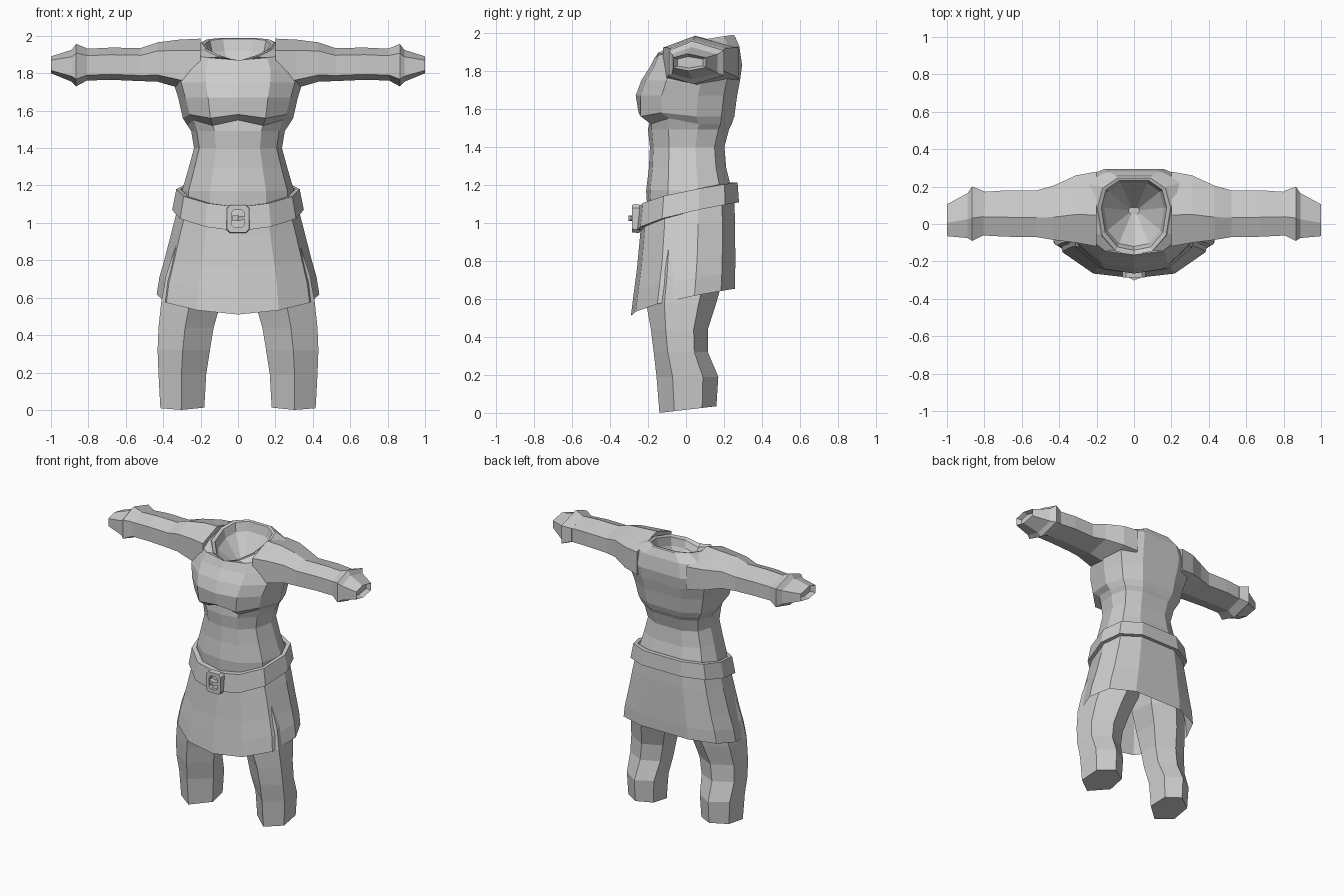
import bpy, bmesh
from mathutils import Vector

if "Cube" in bpy.data.objects:
    bpy.data.objects.remove(bpy.data.objects["Cube"])


def loft(name, rings, cap_start=False, cap_end=False, loop=False, mirror=False):
    """Skin closed rings of points into one flat-shaded mesh."""
    bm = bmesh.new()
    vs = [[bm.verts.new(p) for p in r] for r in rings]
    n = len(vs[0])
    pairs = list(zip(vs, vs[1:])) + ([(vs[-1], vs[0])] if loop else [])
    for a, b in pairs:
        for i in range(n):
            j = (i + 1) % n
            bm.faces.new((a[i], a[j], b[j], b[i]))
    if cap_start:
        bm.faces.new(vs[0])
    if cap_end:
        bm.faces.new(vs[-1])
    bmesh.ops.recalc_face_normals(bm, faces=bm.faces)
    me = bpy.data.meshes.new(name)
    bm.to_mesh(me)
    bm.free()
    ob = bpy.data.objects.new(name, me)
    bpy.context.collection.objects.link(ob)
    if mirror:
        m = ob.modifiers.new("mirror", 'MIRROR')
        m.use_mirror_merge = False
    return ob


# half outline of the body: (share of half width, share of depth from the front)
HALF = [(0, 0), (.5, .045), (.88, .25), (1, .6), (.86, .85), (.45, .98), (0, .98)]


def ring(w, yf, yb, zf, zb=None, power=1.0, dip=0.0):
    """12-sided body ring; zf/zb tilt it front to back, dip notches the front centre."""
    zb = zf if zb is None else zb
    pts = []
    for i, (u, t) in enumerate(HALF):
        z = zf + (zb - zf) * t ** power
        y = yf + (yb - yf) * t
        if i == 0:
            z += dip
            y += dip * .6
        elif i == 2:
            z += dip
        pts.append(Vector((u * w, y, z)))
    return pts + [Vector((-p.x, p.y, p.z)) for p in pts[-2:0:-1]]


# torso with bust and shoulders
torso = [
    ring(.30, -.20, .24, 1.02),
    ring(.30, -.21, .25, 1.17),
    ring(.265, -.195, .22, 1.29),
    ring(.235, -.19, .21, 1.40),
    ring(.25, -.20, .235, 1.49),
    ring(.27, -.205, .25, 1.52, dip=.03),
    ring(.295, -.262, .265, 1.56, dip=.02),
    ring(.32, -.265, .28, 1.67),
    ring(.345, -.235, .295, 1.75),
    ring(.35, -.19, .305, 1.82, 1.83),
    ring(.31, -.165, .29, 1.87, 1.93, .5),
    ring(.205, -.16, .265, 1.855, 1.985, .45),
]
loft("torso", torso)

# neckline band and the hollow inside it
neckline = [
    ring(.205, -.16, .265, 1.855, 1.985, .45),
    ring(.195, -.165, .255, 1.865, 1.99, .45),
    ring(.175, -.14, .24, 1.85, 1.985, .45),
    ring(.16, -.12, .225, 1.81, 1.92, .5),
    ring(.03, .05, .09, 1.73),
]
loft("neckline", neckline, cap_end=True)


# sleeves: six-sided sections from shoulder to wrist
def arm_section(x, y0, y1, z0, z1):
    d, h = y1 - y0, z1 - z0
    hexa = [(.42, 1), (0, .78), (0, .17), (.45, 0), (1, .2), (1, .78)]
    return [(x, y0 + a * d, z0 + b * h) for a, b in hexa]


sleeve = [arm_section(*s) for s in [
    (.20, -.12, .28, 1.70, 1.985),
    (.31, -.10, .26, 1.72, 1.98),
    (.43, -.085, .205, 1.755, 1.965),
    (.52, -.07, .18, 1.758, 1.935),
    (.68, -.068, .18, 1.765, 1.937),
    (.83, -.06, .17, 1.76, 1.93),
]]
loft("sleeve", sleeve, cap_start=True, mirror=True)

# flared cuffs with a recessed wrist opening
cuff = [arm_section(*s) for s in [
    (.80, -.058, .175, 1.765, 1.93),
    (.865, -.09, .20, 1.73, 1.957),
    (.89, -.075, .165, 1.755, 1.925),
    (1.0, -.065, .105, 1.80, 1.89),
    (.97, -.045, .09, 1.815, 1.875),
]]
loft("cuff", cuff, cap_start=True, cap_end=True, mirror=True)

# skirt, longer in front, open below
skirt = [
    ring(.31, -.235, .262, 1.02, 1.17, .7),
    ring(.345, -.242, .268, .93, 1.02, .7),
    ring(.39, -.258, .27, .76, .84, .7),
    ring(.42, -.275, .27, .63, .74, .6),
    ring(.435, -.29, .268, .51, .655, .6),
]
loft("skirt", skirt)

# belt, tilted down toward the front
belt = [
    ring(.305, -.21, .25, 1.085, 1.215, .6),
    ring(.33, -.25, .282, 1.085, 1.215, .6),
    ring(.352, -.265, .29, .955, 1.11, .6),
    ring(.315, -.225, .262, .955, 1.11, .6),
]
loft("belt", belt, loop=True)


# buckle frame with clipped corners
def frame_ring(hx, hz, y):
    c = .018
    q = [(hx, hz - c), (hx - c, hz), (c - hx, hz), (-hx, hz - c),
         (-hx, c - hz), (c - hx, -hz), (hx - c, -hz), (hx, c - hz)]
    return [(a, y, 1.022 + b) for a, b in q]


loft("buckle_frame", [frame_ring(.062, .075, -.245), frame_ring(.06, .073, -.285),
                      frame_ring(.036, .048, -.285), frame_ring(.036, .048, -.245)], loop=True)


# buckle prong
def prong_ring(x, y, h):
    return [(x, y, 1.025 - h), (x, y + .035, 1.025 - h), (x, y + .035, 1.025 + h), (x, y, 1.025 + h)]


loft("buckle_prong", [prong_ring(-.03, -.285, .014), prong_ring(0, -.302, .014),
                      prong_ring(.04, -.285, .008)], cap_start=True, cap_end=True)


# trouser legs: six-sided, bent at the knee
def leg_section(z, x0, x1, y0, y1, tilt=0.0):
    w, d = x1 - x0, y1 - y0
    hexa = [(.52, 0), (1, .26), (.96, .75), (.5, 1), (.06, .8), (0, .35)]
    return [(x0 + a * w, y0 + b * d, z + tilt * b) for a, b in hexa]


leg = [leg_section(*s) for s in [
    (1.0, .0, .29, -.19, .22),
    (.72, .035, .385, -.205, .2),
    (.58, .09, .41, -.21, .16),
    (.44, .13, .425, -.185, .115),
    (.32, .15, .43, -.17, .115),
    (.19, .17, .425, -.155, .17),
    (.0, .18, .415, -.14, .16, .035),
]]
loft("trouser_leg", leg, cap_start=True, cap_end=True, mirror=True)
